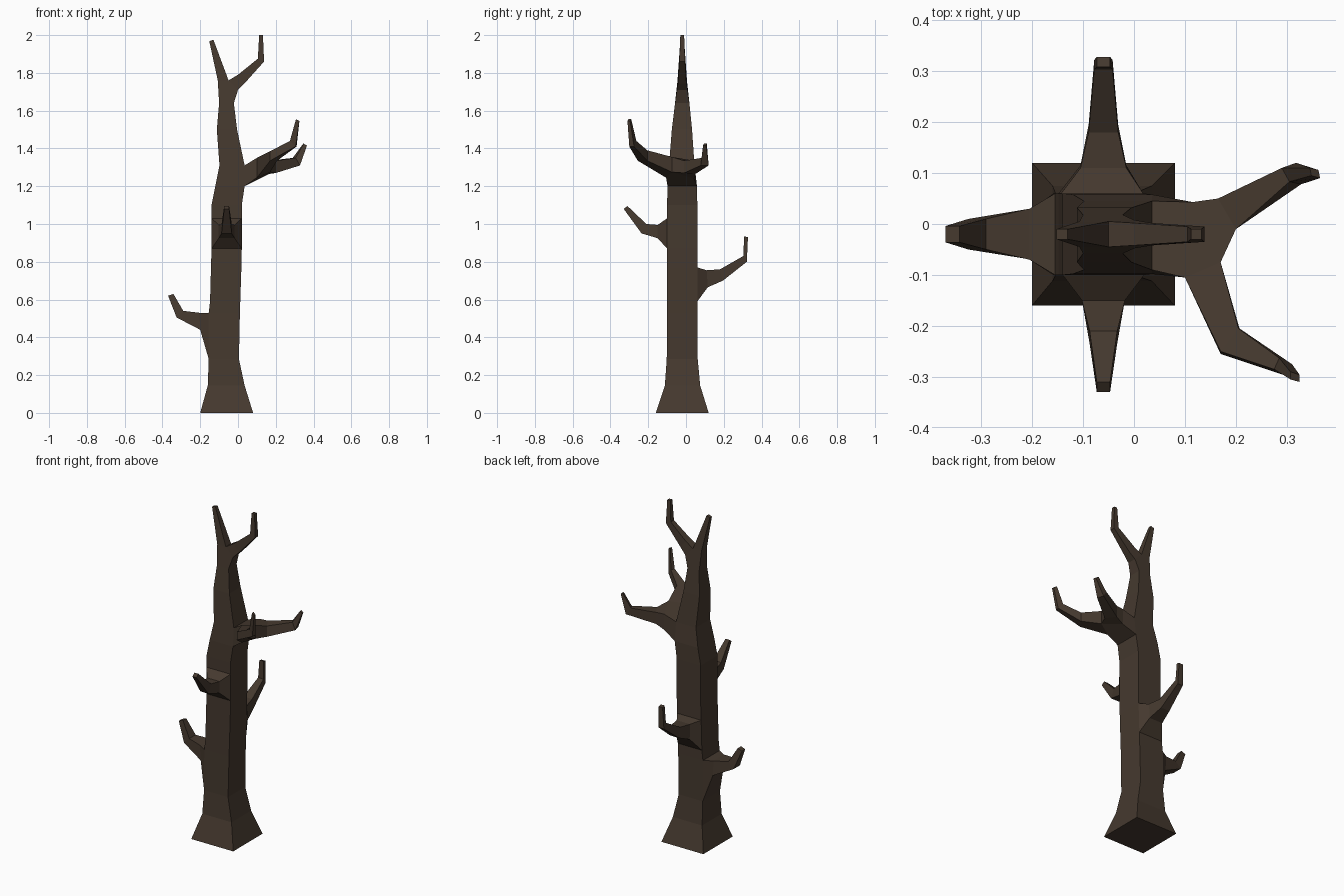
import bpy, bmesh, math

bm = bmesh.new()


def verts(points):
    return [bm.verts.new(p) for p in points]


def bridge(a, b, skip=()):
    # Join two four-sided rings with quads
    for k in range(4):
        if k not in skip:
            n = (k + 1) % 4
            bm.faces.new((a[k], a[n], b[n], b[k]))


def grow(ring, rings):
    # Extrude a ring through further rings and close the tip
    for points in rings:
        new = verts(points)
        bridge(ring, new)
        ring = new
    bm.faces.new(ring)


def fork(r, left, crotch, right):
    # Split one ring into two rings that share a crotch edge
    l, c, q = verts(left), verts(crotch), verts(right)
    bm.faces.new((r[0], r[1], q[0], c[0], l[0]))
    bm.faces.new((r[1], r[2], q[1], q[0]))
    bm.faces.new((r[2], r[3], l[1], c[1], q[1]))
    bm.faces.new((r[3], r[0], l[0], l[1]))
    return [l[0], c[0], c[1], l[1]], [c[0], q[0], q[1], c[1]]


def side(i, k):
    # Open side of the trunk: low left, low right, top right, top left
    n = (k + 1) % 4
    return [trunk[i][k], trunk[i][n], trunk[i + 1][n], trunk[i + 1][k]]


def stub(ring, angle, centre, stations):
    # Bent branch; station = low reach, low z, top reach, top z, half width
    ox, oy = round(math.cos(angle)), round(math.sin(angle))
    rings = []
    for dl, zl, dt, zt, w in stations:
        rings.append([(centre[0] + ox * d - oy * s, centre[1] + oy * d + ox * s, z)
                      for d, s, z in ((dl, -w, zl), (dl, w, zl), (dt, w, zt), (dt, -w, zt))])
    grow(ring, rings)


# Trunk: z, x min, x max, y min, y max
sections = [
    (0, -.20, .08, -.16, .12), (.145, -.16, .035, -.112, .075),
    (.285, -.155, .005, -.102, .062), (.53, -.155, .01, -.10, .06),
    (.59, -.148, .012, -.10, .06), (.77, -.143, .018, -.10, .06),
    (.87, -.14, .02, -.10, .06), (1.03, -.14, .02, -.10, .06),
    (1.10, -.14, .02, -.10, .06), (1.20, -.12, .035, -.098, .058),
    (1.31, -.098, .035, -.09, .045), (1.50, -.112, -.005, -.075, .032),
    (1.64, -.10, -.022, -.058, .018)]
trunk = [verts([(a, c, z), (b, c, z), (b, d, z), (a, d, z)]) for z, a, b, c, d in sections]
openings = {2: (3,), 4: (2,), 6: (0,), 9: (1,)}
for i in range(len(trunk) - 1):
    bridge(trunk[i], trunk[i + 1], openings.get(i, ()))
bm.faces.new(trunk[0][::-1])

# Left, back and front branches
stub(side(2, 3), math.pi, (0, -.02),
     [(.20, .44, .205, .53, .05), (.325, .505, .29, .54, .03), (.37, .62, .342, .63, .016)])
stub(side(4, 2), math.pi / 2, (-.06, 0),
     [(.115, .665, .11, .755, .045), (.195, .70, .18, .76, .029),
      (.322, .80, .303, .83, .018), (.328, .93, .308, .935, .013)])
stub(side(6, 0), -math.pi / 2, (-.06, 0),
     [(.15, .925, .15, .995, .042), (.235, .95, .21, 1.0, .027), (.33, 1.08, .31, 1.095, .013)])

# Forked branch on the right
front, back = fork(side(9, 1),
                   [(.10, -.105, 1.245), (.10, -.105, 1.35)],
                   [(.17, -.075, 1.275), (.17, -.075, 1.355)],
                   [(.115, .043, 1.24), (.115, .043, 1.335)])
grow(front, [
    [(.17, -.255, 1.335), (.207, -.205, 1.335), (.205, -.205, 1.39), (.17, -.25, 1.385)],
    [(.305, -.30, 1.41), (.31, -.275, 1.41), (.285, -.263, 1.44), (.275, -.285, 1.44)],
    [(.325, -.31, 1.545), (.325, -.296, 1.545), (.307, -.29, 1.555), (.307, -.305, 1.555)]])
grow(back, [
    [(.20, -.01, 1.27), (.165, .05, 1.265), (.165, .05, 1.335), (.20, -.01, 1.335)],
    [(.328, .078, 1.31), (.318, .12, 1.31), (.29, .11, 1.35), (.305, .083, 1.35)],
    [(.365, .09, 1.415), (.362, .106, 1.415), (.345, .11, 1.425), (.348, .095, 1.425)]])

# Forked crown
left, right = fork(trunk[-1],
                   [(-.107, -.045, 1.76), (-.107, .005, 1.76)],
                   [(-.05, -.045, 1.76), (-.05, .005, 1.76)],
                   [(.0, -.048, 1.71), (.0, .008, 1.71)])
grow(left, [[(-.152, -.03, 1.968), (-.13, -.03, 1.975), (-.13, -.01, 1.975), (-.152, -.01, 1.968)]])
grow(right, [
    [(.0, -.042, 1.79), (.035, -.042, 1.745), (.035, .002, 1.745), (.0, .002, 1.79)],
    [(.105, -.035, 1.875), (.138, -.035, 1.86), (.138, -.005, 1.86), (.105, -.005, 1.875)],
    [(.112, -.03, 2.0), (.132, -.03, 2.0), (.132, -.01, 2.0), (.112, -.01, 2.0)]])

# Finished tree
bmesh.ops.recalc_face_normals(bm, faces=bm.faces)
mesh = bpy.data.meshes.new("bare_tree")
bm.to_mesh(mesh)
bm.free()
bark = bpy.data.materials.new("bark")
bark.diffuse_color = (.06, .041, .028, 1)
mesh.materials.append(bark)
bpy.context.collection.objects.link(bpy.data.objects.new("bare_tree", mesh))
